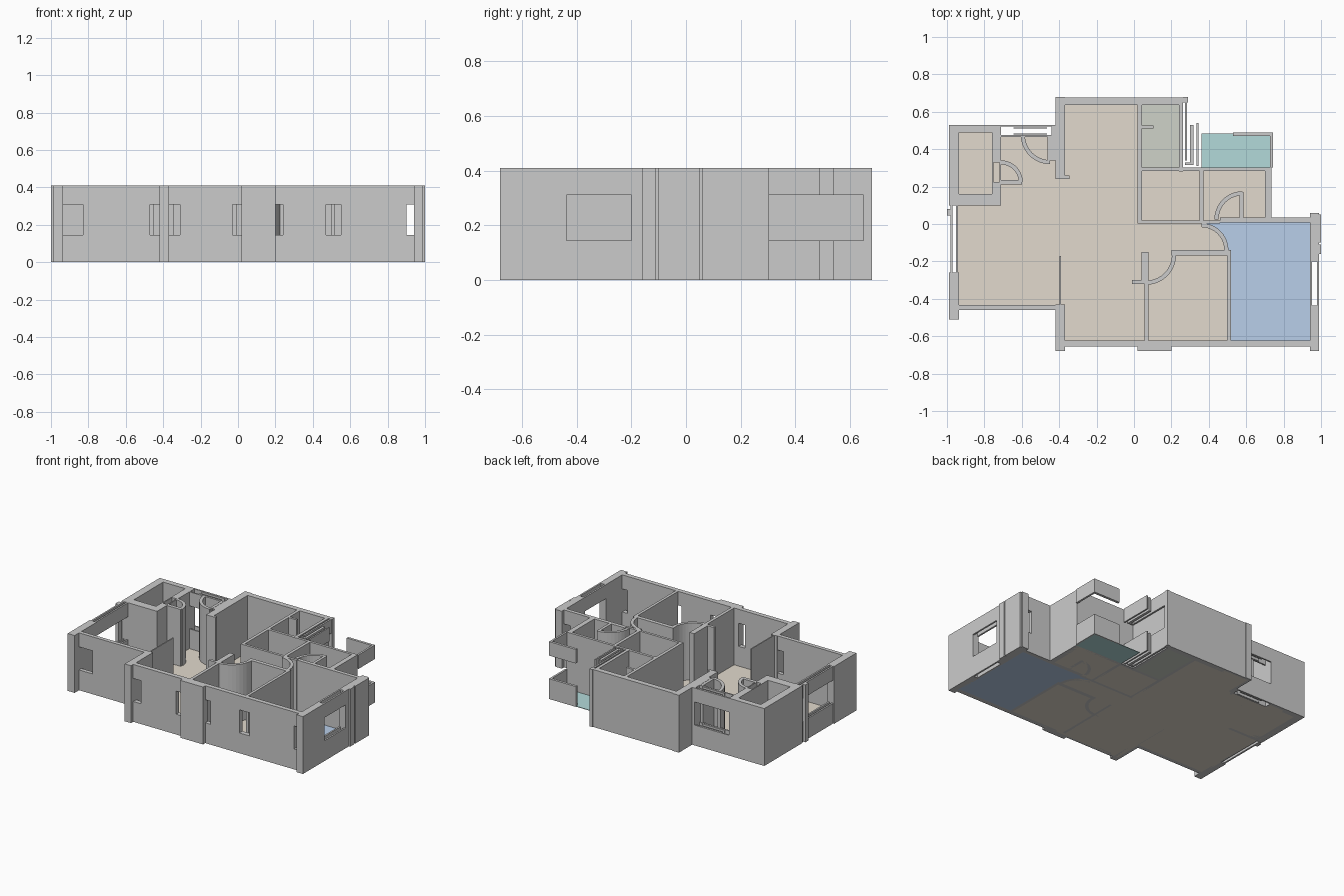
import bpy, bmesh, math

if "Cube" in bpy.data.objects:
    bpy.data.objects.remove(bpy.data.objects["Cube"])

H, SILL, HEAD = 0.41, 0.145, 0.31


def prism(name, pts, spans, color=None):
    """Extrude a plan polygon over one or more z spans."""
    bm = bmesh.new()
    for z0, z1 in spans:
        face = bm.faces.new([bm.verts.new((x, y, z0)) for x, y in pts])
        out = bmesh.ops.extrude_face_region(bm, geom=[face])
        top = [g for g in out["geom"] if isinstance(g, bmesh.types.BMVert)]
        bmesh.ops.translate(bm, verts=top, vec=(0, 0, z1 - z0))
    bmesh.ops.recalc_face_normals(bm, faces=bm.faces)
    me = bpy.data.meshes.new(name)
    bm.to_mesh(me)
    bm.free()
    ob = bpy.data.objects.new(name, me)
    bpy.context.collection.objects.link(ob)
    if color:
        mat = bpy.data.materials.get(color[0]) or bpy.data.materials.new(color[0])
        mat.diffuse_color = color[1]
        mat.use_nodes = True
        mat.node_tree.nodes["Principled BSDF"].inputs["Base Color"].default_value = mat.diffuse_color
        me.materials.append(mat)
    return ob


def rect(x0, x1, y0, y1):
    return [(x0, y0), (x1, y0), (x1, y1), (x0, y1)]


def wall(name, *r):
    prism(name, rect(*r), [(0, H)])


def band(name, *r):
    """Sill and lintel with an opening between them."""
    prism(name, rect(*r), [(0, SILL), (HEAD, H)])


def door_swing(name, cx, cy, r, a0, a1, t=0.022, n=10):
    ang = [math.radians(a0 + (a1 - a0) * i / n) for i in range(n + 1)]
    ring = lambda q, seq: [(cx + q * math.cos(a), cy + q * math.sin(a)) for a in seq]
    prism(name, ring(r, ang) + ring(r - t, ang[::-1]), [(0, H)])


def slotted_wall(name, x0, x1, y0, y1, slots):
    """Wall along x, interrupted by window slots."""
    x = x0
    for a, b in slots:
        if a > x:
            wall(name, x, a, y0, y1)
        band(name + "_window", a, b, y0, y1)
        x = b
    if x < x1:
        wall(name, x, x1, y0, y1)


# Front walls with narrow window slots
slotted_wall("front_wall", -0.37, 0.94, -0.655, -0.622,
             [(-0.37, -0.31), (-0.03, 0.02), (0.2, 0.24), (0.47, 0.55), (0.9, 0.94)])
slotted_wall("front_left_wall", -0.935, -0.42, -0.46, -0.432,
             [(-0.935, -0.83), (-0.47, -0.42)])
wall("front_left_pier", -0.42, -0.37, -0.68, -0.43)
wall("front_middle_pier", 0.02, 0.2, -0.68, -0.622)
wall("living_partition", -0.398, -0.39, -0.43, -0.17)

# Right wall with a hollow double-skinned window
wall("right_wall_front", 0.94, 0.99, -0.68, -0.437)
wall("right_wall_back", 0.94, 0.99, -0.2, 0.06)
wall("right_wall_rib_front", 0.985, 1.0, -0.16, -0.11)
wall("right_wall_rib_back", 0.985, 1.0, -0.1, 0.05)
for x in (0.94, 0.978):
    band("right_window", x, x + 0.012, -0.437, -0.2)

# Left wall
wall("left_pier", -0.99, -0.935, -0.51, -0.26)
for x in (-0.982, -0.952):
    band("left_window", x, x + 0.012, -0.26, 0.1)
wall("left_wall_rib", -1.0, -0.975, 0.045, 0.08)

# Back left room
wall("store_left_wall", -0.99, -0.935, 0.1, 0.53)
wall("store_back_wall", -0.935, -0.71, 0.49, 0.53)
wall("store_front_wall", -0.935, -0.71, 0.1, 0.16)
wall("store_right_wall", -0.76, -0.71, 0.33, 0.49)
wall("store_right_stub", -0.76, -0.71, 0.16, 0.225)
for x in (-0.76, -0.718):
    wall("store_door_skin", x, x + 0.008, 0.225, 0.33)
wall("store_door_leaf", -0.71, -0.6, 0.21, 0.235)
door_swing("store_door_swing", -0.71, 0.225, 0.115, 0, 90)

# Entry window and door
for y in (0.465, 0.52):
    band("entry_window", -0.71, -0.42, y, y + 0.01)
for y in (0.478, 0.51):
    band("entry_window_frame", -0.645, -0.465, y, y + 0.007)
wall("entry_door_leaf", -0.462, -0.442, 0.34, 0.47)
wall("entry_door_post", -0.44, -0.42, 0.34, 0.53)
door_swing("entry_door_swing", -0.45, 0.475, 0.155, 180, 270)

# Back main room
wall("main_left_wall", -0.42, -0.37, 0.24, 0.68)
wall("main_left_nub", -0.37, -0.345, 0.24, 0.258)
wall("main_back_wall", -0.37, 0.24, 0.637, 0.675)
wall("main_right_wall", 0.02, 0.042, 0.02, 0.637)
wall("kitchen_nub", 0.042, 0.105, 0.51, 0.527)
wall("kitchen_right_wall", 0.24, 0.262, 0.28, 0.675)
wall("kitchen_corner", 0.262, 0.288, 0.65, 0.68)

# Window bands behind the kitchen
band("kitchen_window_outer", 0.272, 0.284, 0.34, 0.65)
band("kitchen_window_middle", 0.3, 0.318, 0.33, 0.53)
band("kitchen_window_inner", 0.335, 0.345, 0.31, 0.54)
band("kitchen_window_end", 0.272, 0.318, 0.315, 0.33)

# Back right rooms
wall("bath_back_wall", 0.042, 0.735, 0.283, 0.302)
wall("bath_divider", 0.35, 0.372, 0.02, 0.283)
wall("bath_right_wall", 0.7, 0.735, 0.035, 0.283)
wall("bath_front_wall", 0.02, 0.46, 0.002, 0.02)
slotted_wall("bedroom_back_wall", 0.46, 0.94, 0.008, 0.035, [(0.89, 0.94)])
wall("bath_door_leaf", 0.565, 0.585, 0.035, 0.17)
door_swing("bath_door_swing", 0.58, 0.025, 0.15, 90, 180)

# Balcony parapet and header
band("balcony_back", 0.53, 0.742, 0.47, 0.488)
band("balcony_right", 0.728, 0.742, 0.302, 0.47)

# Bedrooms
wall("bedroom_left_wall", 0.055, 0.077, -0.622, -0.15)
wall("bedroom_left_post", 0.04, 0.055, -0.3, -0.15)
wall("bedroom_divider", 0.498, 0.518, -0.622, -0.14)
wall("bedroom_top_wall", 0.2, 0.498, -0.168, -0.14)
wall("bedroom_nub", -0.01, 0.055, -0.32, -0.3)
door_swing("bedroom_door_swing", 0.065, -0.165, 0.16, -90, 0)
door_swing("large_bedroom_door_swing", 0.36, -0.14, 0.145, 0, 90)

# Floors
BEIGE = ("beige_floor", (0.76, 0.70, 0.61, 1))
BLUE = ("blue_floor", (0.48, 0.62, 0.82, 1))
TEAL = ("teal_floor", (0.45, 0.70, 0.70, 1))
GREEN = ("grey_green_floor", (0.62, 0.65, 0.58, 1))
FLOOR = [(0, 0.004)]
for r in [(-0.95, -0.4, -0.45, 0.12), (-0.96, -0.72, 0.12, 0.51), (-0.72, -0.4, 0.12, 0.475),
          (-0.4, 0.03, -0.64, 0.66), (0.03, 0.72, 0.01, 0.295)]:
    prism("room_floor", rect(*r), FLOOR, BEIGE)
swing = [(0.507, -0.14), (0.48, -0.06), (0.44, -0.02), (0.36, 0.01)]
prism("small_bedroom_floor", [(0.03, -0.64), (0.507, -0.64)] + swing + [(0.03, 0.01)], FLOOR, BEIGE)
prism("large_bedroom_floor", [(0.95, 0.01), (0.95, -0.64), (0.507, -0.64)] + swing, FLOOR, BLUE)
prism("balcony_floor", rect(0.36, 0.735, 0.295, 0.485), FLOOR, TEAL)
prism("kitchen_floor", rect(0.03, 0.25, 0.295, 0.65), FLOOR, GREEN)
